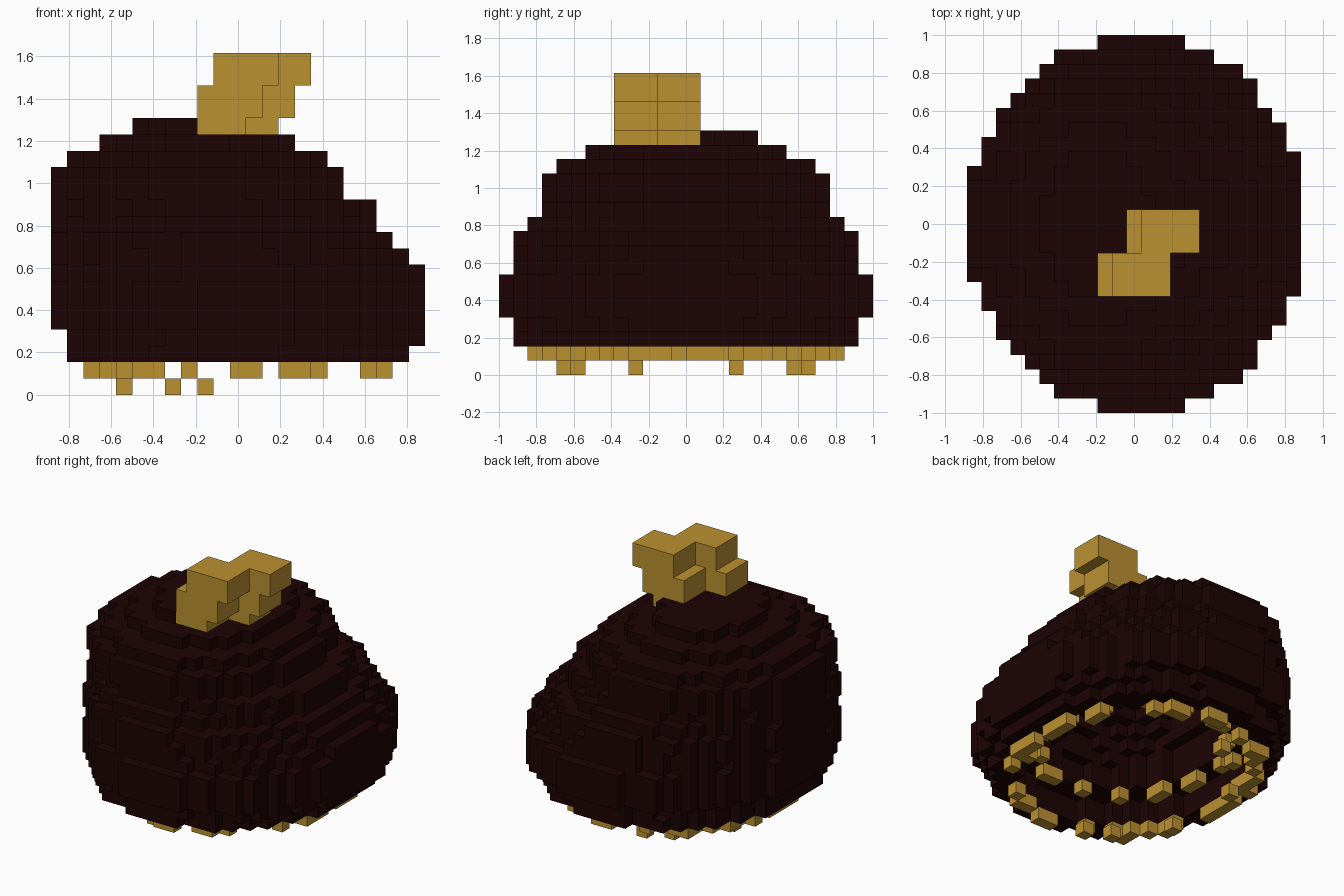
import bpy, bmesh, math

cube = bpy.data.objects.get("Cube")
if cube:
    bpy.data.objects.remove(cube, do_unlink=True)

U = 2 / 26                      # edge of one block
NX, NY = 23, 26                 # blocks across and deep


def material(name, rgb):
    m = bpy.data.materials.new(name)
    m.use_nodes = True
    m.diffuse_color = (*rgb, 1)
    m.node_tree.nodes["Principled BSDF"].inputs["Base Color"].default_value = (*rgb, 1)
    return m


DARK = material("dark brown", (0.012, 0.001, 0.001))
GOLD = material("gold", (0.5, 0.283, 0.031))


def build(name, cells, mat):
    """Make a mesh from the exposed faces of a set of block cells."""
    bm = bmesh.new()
    for c in cells:
        for axis in range(3):
            for side in (0, 1):
                step = [0, 0, 0]
                step[axis] = 2 * side - 1
                if tuple(a + b for a, b in zip(c, step)) in cells:
                    continue
                ring = [(0, 0), (1, 0), (1, 1), (0, 1)]
                if not side:
                    ring.reverse()
                verts = []
                for p, q in ring:
                    o = [0, 0, 0]
                    o[axis], o[(axis + 1) % 3], o[(axis + 2) % 3] = side, p, q
                    verts.append(bm.verts.new(((c[0] + o[0] - NX / 2) * U,
                                               (c[1] + o[1] - NY / 2) * U,
                                               (c[2] + o[2]) * U)))
                bm.faces.new(verts)
    bmesh.ops.remove_doubles(bm, verts=bm.verts, dist=U / 100)
    bmesh.ops.dissolve_limit(bm, angle_limit=0.01, verts=bm.verts, edges=bm.edges)
    me = bpy.data.meshes.new(name)
    bm.to_mesh(me)
    bm.free()
    me.materials.append(mat)
    ob = bpy.data.objects.new(name, me)
    bpy.context.collection.objects.link(ob)
    return ob


def disc(k, x0, x1, half, scale=1.0, cx=None):
    """Cells of an oval layer spanning x0..x1, widest at cx, half blocks each way in y."""
    cx = (x0 + x1) / 2 if cx is None else cx
    cells = set()
    for i in range(NX):
        for j in range(NY):
            dx, dy = i + .5 - cx, j + .5 - NY / 2
            rx = x1 - cx if dx > 0 else cx - x0
            if (dx / rx) ** 2 + (dy / half) ** 2 <= scale ** 2:
                cells.add((i, j, k))
    return cells


def box(x, y, z):
    return {(i, j, k) for i in range(*x) for j in range(*y) for k in range(*z)}


# Body: stacked layers (left, right, half depth), leaning away from +x
layers = [(1, 22, 12), (1, 23, 12), (0, 23.2, 13), (0, 23.2, 13), (0, 23.2, 13),
          (0, 23, 12), (0, 22, 12), (0, 21, 12), (0, 20, 11), (0, 20, 10),
          (0, 18, 10), (0, 18, 10), (1, 17, 9), (3, 15, 7), (5, 13, 5)]
body = set()
for n, (x0, x1, half) in enumerate(layers):
    body |= disc(n + 2, x0, x1, half, cx=12 if 1 <= n <= 4 else None)

# Hollow underside: straight lip, then a domed recess
for k in (2, 3):
    body -= disc(k, 1, 22, 12, 0.82)
for n in range(6):
    body -= disc(4 + n, 1, 22, 12, 0.64 * math.sqrt(1 - (n / 6.5) ** 2))

# Stem: three leaning steps, each a front and a back block
stem = set()
for n, (f0, f1, b0, b1) in enumerate([(9, 12, 11, 14), (9, 13, 11, 15), (10, 14, 12, 16)]):
    z = (15 + 2 * n, 17 + 2 * n)
    stem |= box((f0, f1), (8, 11), z) | box((b0, b1), (11, 14), z)
build("body", body - stem, DARK)
build("stem", stem, GOLD)

# Lower rim: broken ring of blocks below the body
gaps = {7, 9, 10, 13, 17, 18}
rim = disc(1, 2, 21, 11) - disc(1, 3, 20, 10)
rim = {c for c in rim if c[0] not in gaps
       and not (c[0] > 18 and c[1] % 4 == 0)
       and not (c[0] < 4 and c[1] in (9, 10, 15))}
build("lower_rim", rim, GOLD)

# Hanging teeth, mirrored front to back
teeth = set()
for i, j in ((4, 16), (7, 20), (9, 21)):
    teeth |= {(i, j, 0), (i, NY - 1 - j, 0)}
build("lower_teeth", teeth, GOLD)

# Inner ring of spaced blocks under the recess
inner = disc(3, 1, 22, 12, 0.71) - disc(3, 1, 22, 12, 0.63)
inner = {c for c in inner
         if int((math.atan2(c[1] + .5 - NY / 2, c[0] + .5 - NX / 2) + math.pi) * 4.5) % 2 == 0}
build("inner_rim", inner, GOLD)
